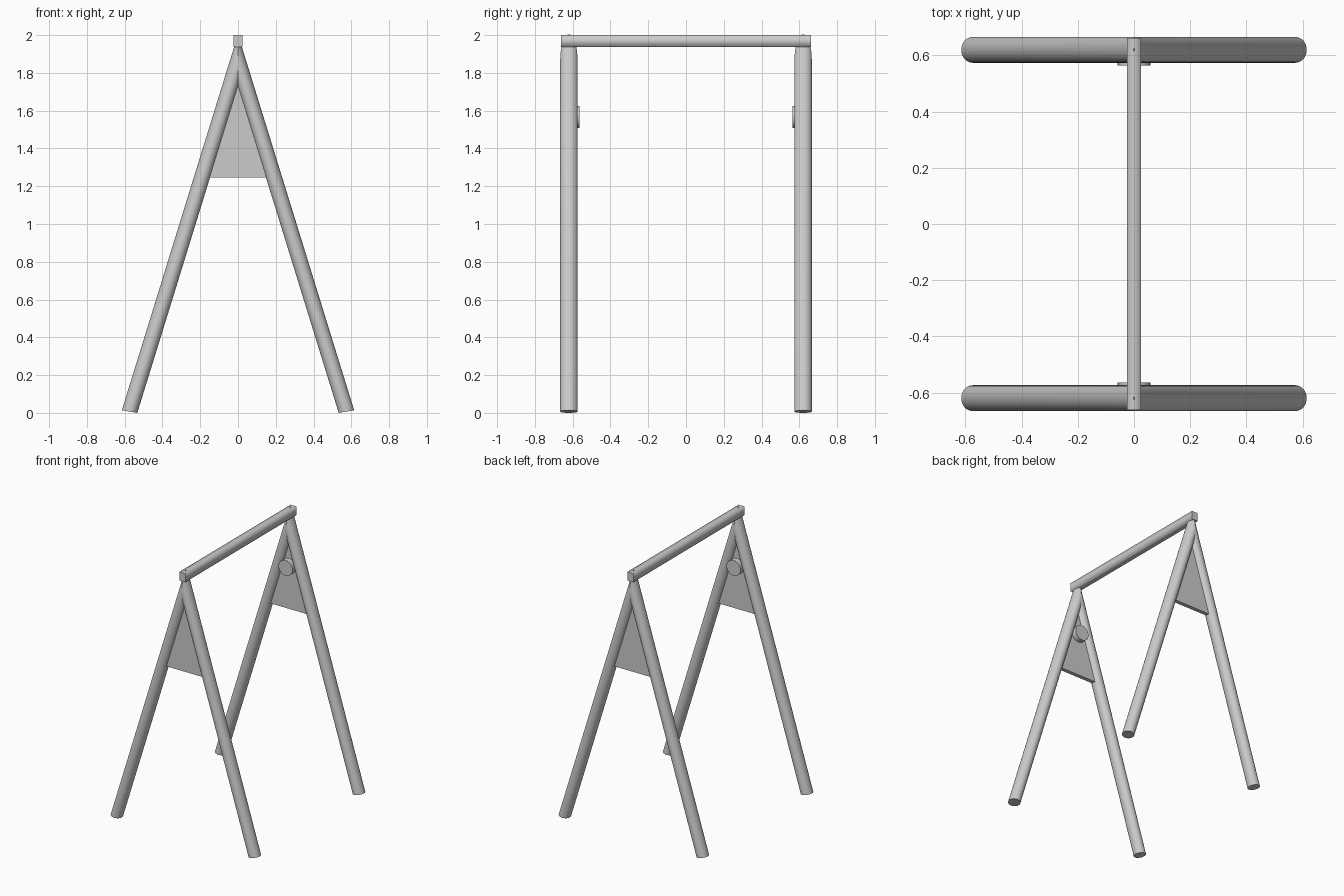
import bpy, bmesh, math

if "Cube" in bpy.data.objects:
    bpy.data.objects.remove(bpy.data.objects["Cube"])

FRAME_Y = 0.62      # distance of each A-frame from the centre
SLOPE = 0.309       # sideways run of a leg per unit of height


def finish(name, bm, angle=40):
    bmesh.ops.recalc_face_normals(bm, faces=bm.faces)
    me = bpy.data.meshes.new(name)
    bm.to_mesh(me)
    bm.free()
    ob = bpy.data.objects.new(name, me)
    bpy.context.collection.objects.link(ob)
    bpy.ops.object.select_all(action='DESELECT')
    ob.select_set(True)
    bpy.context.view_layer.objects.active = ob
    bpy.ops.object.shade_smooth_by_angle(angle=math.radians(angle))
    return ob


def leg(name, sx, sy, n=32):
    # oval pole, square-cut at the foot and mitred at x = 0 on top
    bm = bmesh.new()
    foot, top = [], []
    for i in range(n):
        a = 2 * math.pi * i / n
        x = 0.574 + 0.041 * math.cos(a)
        y = sy * FRAME_Y + 0.046 * math.sin(a)
        z = 0.007 + 0.007 * math.cos(a)
        foot.append(bm.verts.new((sx * x, y, z)))
        top.append(bm.verts.new((0, y, z + x / SLOPE)))
    for i in range(n):
        j = (i + 1) % n
        bm.faces.new((foot[i], foot[j], top[j], top[i]))
    bm.faces.new(foot)
    finish(name, bm)


def gusset(name, sy):
    # triangular plate between the legs, edges buried in the poles
    bm = bmesh.new()
    y = sy * FRAME_Y - 0.015
    tri = bm.faces.new([bm.verts.new((x, y, z)) for x, z in
                        ((-0.18, 1.245), (0.18, 1.245), (0, 1.82))])
    ext = bmesh.ops.extrude_face_region(bm, geom=[tri])
    verts = [v for v in ext['geom'] if isinstance(v, bmesh.types.BMVert)]
    bmesh.ops.translate(bm, verts=verts, vec=(0, 0.03, 0))
    finish(name, bm)


def hub(name, sy):
    # round boss on the inner side of the plate
    bm = bmesh.new()
    bmesh.ops.create_cone(bm, cap_ends=True, segments=32,
                          radius1=0.058, radius2=0.058, depth=0.055)
    ob = finish(name, bm)
    ob.rotation_euler.x = math.pi / 2
    ob.location = (0, sy * 0.5925, 1.567)


for end, sy in (("front", -1), ("back", 1)):
    for side, sx in (("left", -1), ("right", 1)):
        leg(f"{end}_{side}_leg", sx, sy)
    gusset(f"{end}_gusset_plate", sy)
    hub(f"{end}_round_hub", sy)

# top crossbar: square section
bm = bmesh.new()
bmesh.ops.create_cube(bm, size=1)
bmesh.ops.scale(bm, vec=(0.05, 1.325, 0.064), verts=bm.verts)
bmesh.ops.translate(bm, vec=(0, 0, 1.968), verts=bm.verts)
bar = finish("top_crossbar", bm, 180)
# keep the end rims crisp
for e in bar.data.edges:
    a, b = (bar.data.vertices[i].co.y for i in e.vertices)
    e.use_edge_sharp = abs(a - b) < 0.01
